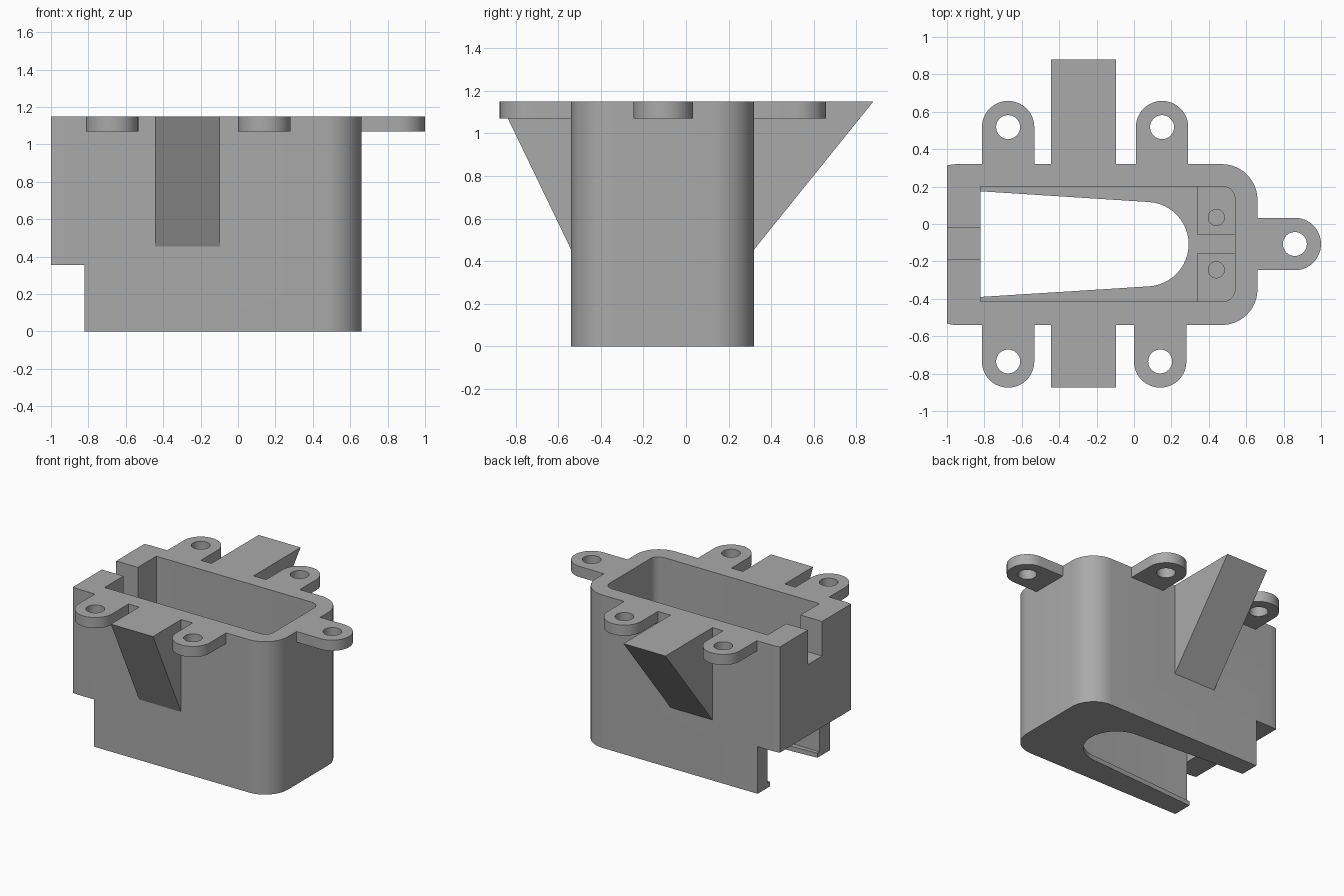
import bpy, bmesh, math

if "Cube" in bpy.data.objects:
    bpy.data.objects.remove(bpy.data.objects["Cube"])

grey = bpy.data.materials.new("plain grey")
grey.diffuse_color = (0.4, 0.4, 0.4, 1)
grey.use_nodes = True
grey.node_tree.nodes["Principled BSDF"].inputs["Base Color"].default_value = grey.diffuse_color
CY = -0.11   # centre line of the housing


def arc(cx, cy, r, a0, a1, n=12):
    return [(cx + r * math.cos(math.radians(a0 + (a1 - a0) * i / n)),
             cy + r * math.sin(math.radians(a0 + (a1 - a0) * i / n))) for i in range(n + 1)]


def prism(name, pts, lo, hi, axis="z"):
    """Extrude a profile along z (points are x,y) or along x (points are y,z)."""
    place = (lambda p, h: (p[0], p[1], h)) if axis == "z" else (lambda p, h: (h, p[0], p[1]))
    bm = bmesh.new()
    a = [bm.verts.new(place(p, lo)) for p in pts]
    b = [bm.verts.new(place(p, hi)) for p in pts]
    bm.faces.new(a)
    bm.faces.new(b)
    for i in range(len(pts)):
        j = (i + 1) % len(pts)
        bm.faces.new((a[i], a[j], b[j], b[i]))
    bmesh.ops.recalc_face_normals(bm, faces=bm.faces)
    me = bpy.data.meshes.new(name)
    bm.to_mesh(me)
    bm.free()
    me.materials.append(grey)
    ob = bpy.data.objects.new(name, me)
    bpy.context.collection.objects.link(ob)
    return ob


def rect(x0, x1, y0, y1):
    return [(x0, y0), (x1, y0), (x1, y1), (x0, y1)]


def select(ob):
    bpy.ops.object.select_all(action="DESELECT")
    ob.select_set(True)
    bpy.context.view_layer.objects.active = ob


def cut(ob, cutter):
    cutter.hide_render = True
    m = ob.modifiers.new("cut", "BOOLEAN")
    m.operation, m.solver, m.object = "DIFFERENCE", "EXACT", cutter
    select(ob)
    bpy.ops.object.modifier_apply(modifier=m.name)
    bpy.data.objects.remove(cutter)


def smooth(ob):
    select(ob)
    bpy.ops.object.shade_smooth_by_angle(angle=math.radians(30))


def hole(x, y, r, lo, hi):
    return prism("hole_cutter", arc(x, y, r, 0, 352.5, 47), lo, hi)


# Housing: rounded block, two corners clipped at the open end
R = 0.19
outline = ([(-1, -0.533), (-0.975, -0.538), (-0.95, -0.54)] + arc(0.66 - R, -0.54 + R, R, -90, 0)
           + arc(0.66 - R, 0.32 - R, R, 0, 90) + [(-0.95, 0.32), (-0.975, 0.318), (-1, 0.313)])
housing = prism("housing", outline, 0, 1.15)

# Step under the end wall, inner cavity, cable notch, tapered floor slot
cut(housing, prism("step_cutter", rect(-1.2, -0.82, -1, 1), -0.2, 0.355))
cavity = ([(-0.82, -0.415)] + arc(0.475, -0.35, 0.065, -90, 0, 6)
          + arc(0.475, 0.135, 0.065, 0, 90, 6) + [(-0.82, 0.2)])
cut(housing, prism("cavity_cutter", cavity, 0.035, 1.4))
cut(housing, prism("notch_cutter", rect(-1.2, -0.75, -0.19, -0.02), 0.89, 1.4))
slot = [(-0.98, -0.4)] + arc(0.066, CY + 0.002, 0.226, -86.5, 86.5, 24) + [(-0.98, 0.185)]
cut(housing, prism("slot_cutter", slot, -0.2, 0.1))
smooth(housing)

# Screw blocks on the floor at the closed end, with blind holes
for name, y0, y1, yh, side in (("front_screw_block", -0.415, -0.155, -0.245, -1),
                               ("back_screw_block", -0.06, 0.2, 0.035, 1)):
    if side < 0:
        pts = [(0.34, y0)] + arc(0.475, y0 + 0.065, 0.065, -90, 0, 6) + [(0.54, y1), (0.34, y1)]
    else:
        pts = [(0.34, y0), (0.54, y0)] + arc(0.475, y1 - 0.065, 0.065, 0, 90, 6) + [(0.34, y1)]
    block = prism(name, pts, 0.035, 0.2)
    cut(block, hole(0.44, yh, 0.043, 0.06, 0.4))
    smooth(block)

# Mounting tabs: rounded ends with screw holes
tabs = [("front_left_tab", -0.673, -0.735, -90, -0.54), ("front_right_tab", 0.14, -0.735, -90, -0.54),
        ("back_left_tab", -0.673, 0.518, 90, 0.32), ("back_right_tab", 0.15, 0.518, 90, 0.32),
        ("end_tab", 0.86, -0.107, 0, 0.66)]
for name, x, y, way, wall in tabs:
    pts = arc(x, y, 0.14, way - 90, way + 90, 24)
    if way == 0:
        pts += [(wall, pts[-1][1]), (wall, pts[0][1])]
    else:
        pts += [(pts[-1][0], wall), (pts[0][0], wall)]
    tab = prism(name, pts, 1.07, 1.15)
    cut(tab, hole(x, y, 0.064, 0.9, 1.3))
    smooth(tab)

# Wedge brackets on the long sides
prism("front_bracket", [(-0.54, 0.455), (-0.54, 1.15), (-0.875, 1.15)], -0.445, -0.095, "x")
prism("back_bracket", [(0.32, 0.455), (0.32, 1.15), (0.88, 1.15)], -0.445, -0.095, "x")
